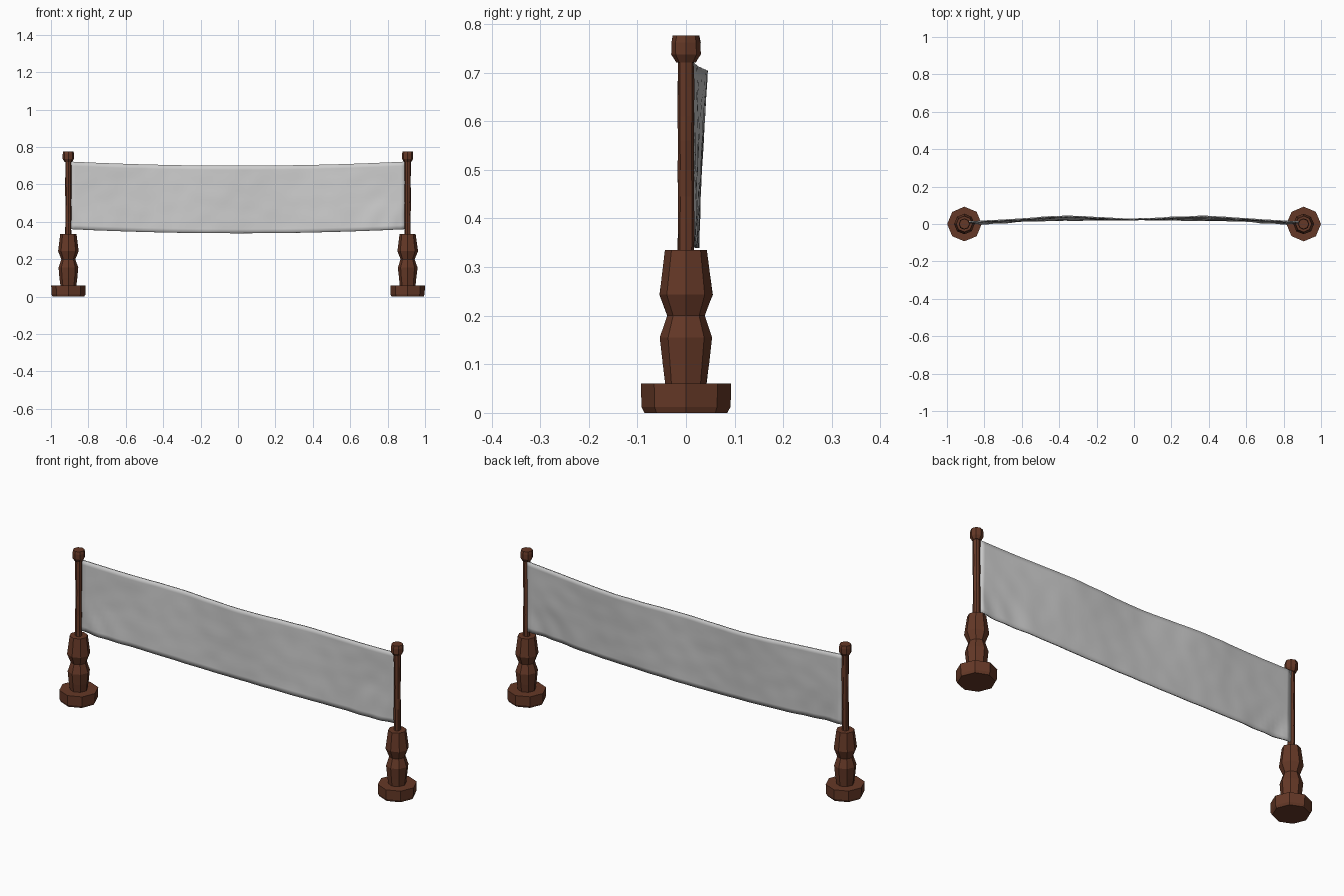
import bpy, bmesh, math, random
from mathutils import Vector, noise

if "Cube" in bpy.data.objects:
    bpy.data.objects.remove(bpy.data.objects["Cube"])

random.seed(4)
POST_X = 0.907
SIDES = 8

wood = bpy.data.materials.new("dark_wood")
wood.diffuse_color = (0.13, 0.04, 0.02, 1)
wood.use_nodes = True
wood.node_tree.nodes["Principled BSDF"].inputs["Base Color"].default_value = wood.diffuse_color


def lathe(name, x, profile, wobble=0.0):
    """Faceted eight-sided turning from (radius, z) pairs, with hand-carved wobble."""
    bm = bmesh.new()
    rings = []
    for r, z in profile:
        ring = []
        for i in range(SIDES):
            a = 2 * math.pi * i / SIDES
            rr = r * (1 + random.uniform(-wobble, wobble))
            ring.append(bm.verts.new((x + rr * math.cos(a), rr * math.sin(a), z)))
        rings.append(ring)
    for lo, hi in zip(rings, rings[1:]):
        for i in range(SIDES):
            j = (i + 1) % SIDES
            bm.faces.new((lo[i], lo[j], hi[j], hi[i]))
    bm.faces.new(rings[0][::-1])
    bm.faces.new(rings[-1])
    me = bpy.data.meshes.new(name)
    bm.to_mesh(me)
    bm.free()
    me.materials.append(wood)
    ob = bpy.data.objects.new(name, me)
    bpy.context.collection.objects.link(ob)


# Two matching posts: foot, turned pedestal, thin shaft, knob
for side, s in (("left", -1), ("right", 1)):
    x = s * POST_X
    lathe(side + "_foot", x, [(0.085, 0), (0.091, 0.012), (0.092, 0.06)], 0.01)
    lathe(side + "_pedestal", x, [(0.042, 0.058), (0.047, 0.1), (0.053, 0.155),
                                  (0.038, 0.2), (0.055, 0.243), (0.043, 0.335)], 0.02)
    lathe(side + "_shaft", x, [(0.0165, z) for z in
                               (0.33, 0.39, 0.445, 0.5, 0.56, 0.61, 0.67, 0.725)], 0.08)
    lathe(side + "_knob", x, [(0.02, 0.721), (0.030, 0.737), (0.030, 0.762),
                              (0.027, 0.776)], 0.02)

# Hanging cloth: sagging sheet with a soft wave and creased lower corners
NX, NZ, HALF = 72, 16, 0.895
bm = bmesh.new()
grid = []
for k in range(NZ + 1):
    v = k / NZ
    row = []
    for i in range(NX + 1):
        u = -1 + 2 * i / NX
        x = u * HALF
        sag = 0.022 * (1 - u * u)
        z = 0.361 + 0.361 * v - sag
        # billow peaks near x = +-0.35, dips a little in the middle
        bump = math.exp(-((abs(x) - 0.36) / 0.24) ** 2)
        top = 0.010 + 0.014 * (1 - u ** 4) + 0.017 * bump
        low = 0.006 + 0.017 * (1 - u * u)
        y = low + (top - low) * v
        # diagonal folds fading away from the lower corners
        c = max(0.0, 1 - math.hypot((1 - abs(u)) / 0.32, v / 0.5))
        y -= 0.022 * c * (1 - abs(u)) / 0.25
        y += 0.004 * c * math.sin(45 * (1 - abs(u)) + 9 * v)
        # fine crumple
        pin = min(1.0, (1 - abs(u)) * 12)
        y += 0.0022 * pin * noise.noise(Vector((x * 12, 3, z * 14)))
        row.append(bm.verts.new((x, y, z)))
    grid.append(row)
for a, b in zip(grid, grid[1:]):
    for i in range(NX):
        bm.faces.new((a[i], a[i + 1], b[i + 1], b[i]))
me = bpy.data.meshes.new("cloth_banner")
bm.to_mesh(me)
bm.free()
cloth = bpy.data.objects.new("cloth_banner", me)
bpy.context.collection.objects.link(cloth)
thick = cloth.modifiers.new("thickness", "SOLIDIFY")
thick.thickness = 0.007
thick.offset = 0
bpy.context.view_layer.objects.active = cloth
cloth.select_set(True)
bpy.ops.object.shade_smooth_by_angle(angle=math.radians(35))
